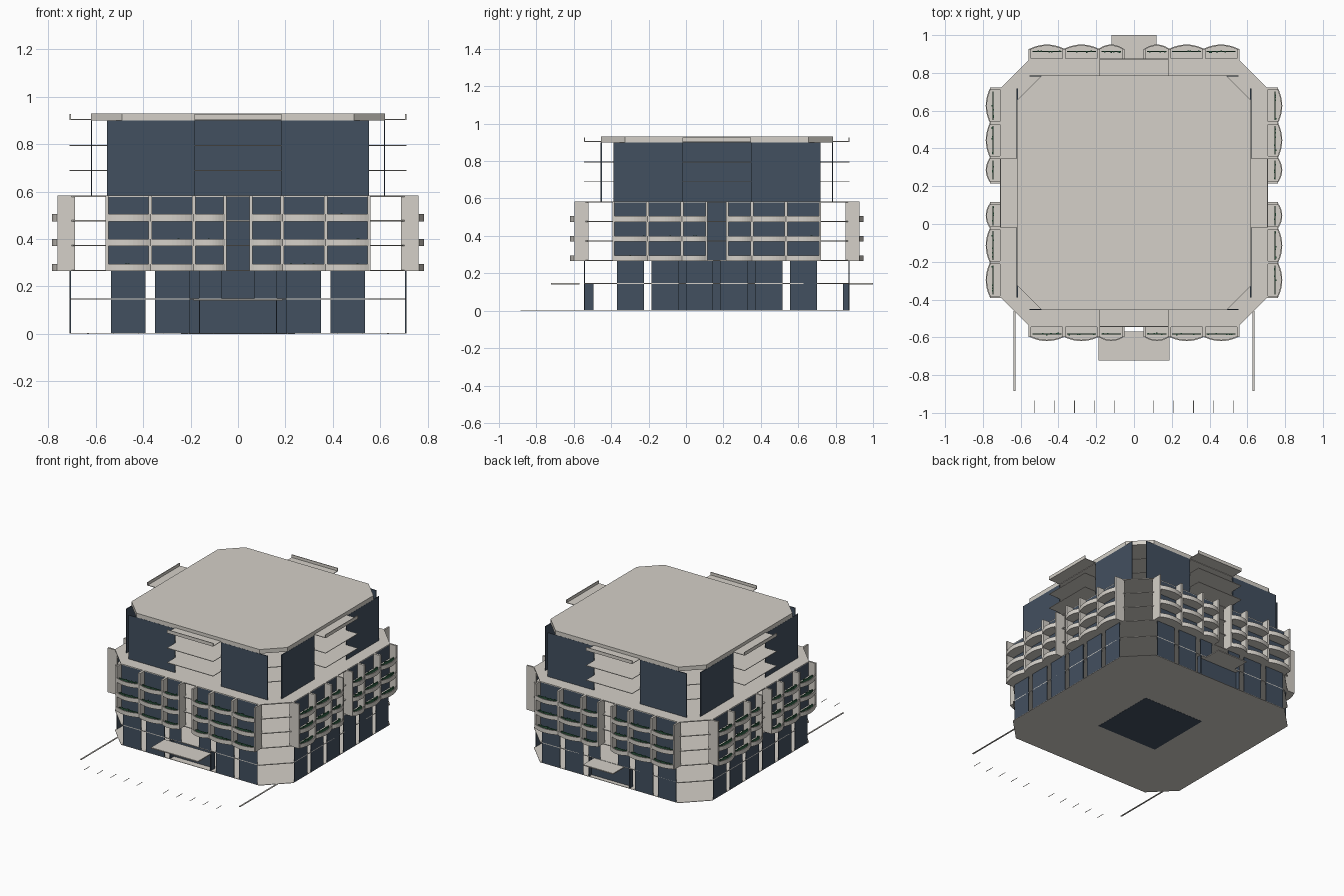
import bpy, bmesh, math, random
from mathutils import Matrix, Vector

if "Cube" in bpy.data.objects:
    bpy.data.objects.remove(bpy.data.objects["Cube"])

random.seed(4)
CY = 0.165                      # centre of the building in y
HALF, TOWER = 0.71, 0.62        # half widths of lower block and upper block


def material(name, col):
    m = bpy.data.materials.new(name)
    m.diffuse_color = (*col, 1)
    m.use_nodes = True
    m.node_tree.nodes["Principled BSDF"].inputs["Base Color"].default_value = m.diffuse_color
    return m


CONCRETE = material("pale_concrete", (0.66, 0.63, 0.58))
GLASS = material("dark_blue_glass", (0.055, 0.08, 0.115))
GREEN = material("plant_green", (0.03, 0.12, 0.06))


class Part:
    """Collects solids drawn around the building centre, front side at -y."""
    def __init__(self, name, mat):
        self.name, self.mat, self.bm = name, mat, bmesh.new()

    def prism(self, pts, z0, z1):
        bm = self.bm
        lo = [bm.verts.new((x, y, z0)) for x, y in pts]
        hi = [bm.verts.new((x, y, z1)) for x, y in pts]
        bm.faces.new(lo[::-1])
        bm.faces.new(hi)
        n = len(pts)
        for i in range(n):
            j = (i + 1) % n
            bm.faces.new((lo[i], lo[j], hi[j], hi[i]))

    def box(self, x0, x1, y0, y1, z0, z1):
        x0, x1 = sorted((x0, x1))
        self.prism([(x0, y0), (x1, y0), (x1, y1), (x0, y1)], z0, z1)

    def finish(self, turns=(0,)):
        # copy the front geometry to the chosen sides by quarter turns
        out = bmesh.new()
        me = bpy.data.meshes.new(self.name)
        bmesh.ops.recalc_face_normals(self.bm, faces=self.bm.faces[:])
        self.bm.to_mesh(me)
        for t in turns:
            tmp = me.copy()
            tmp.transform(Matrix.Translation((0, CY, 0)) @ Matrix.Rotation(t * math.pi / 2, 4, 'Z'))
            out.from_mesh(tmp)
            bpy.data.meshes.remove(tmp)
        out.to_mesh(me)
        out.free()
        self.bm.free()
        me.materials.append(self.mat)
        ob = bpy.data.objects.new(self.name, me)
        bpy.context.collection.objects.link(ob)


ALL = (0, 1, 2, 3)


def octagon(h, c):
    k = h - c
    return [(-k, -h), (k, -h), (h, -k), (h, k), (k, h), (-k, h), (-h, k), (-h, -k)]


# floor slabs of the lower block, open at the chamfered corners
p = Part("lower_floor_slabs", CONCRETE)
for z0, z1 in ((0.001, 0.004), (0.144, 0.149), (0.265, 0.27), (0.37, 0.375),
               (0.475, 0.48), (0.578, 0.584)):
    p.prism(octagon(HALF, 0.16), z0, z1)
p.finish()

# floor slabs and roof of the upper block
p = Part("upper_floor_slabs", CONCRETE)
for z in (0.688, 0.793):
    p.prism(octagon(TOWER, 0.13), z, z + 0.004)
p.finish()
p = Part("roof", CONCRETE)
p.prism(octagon(TOWER, 0.13), 0.9, 0.93)
p.finish()

# central core
p = Part("core", GLASS)
p.box(-0.24, 0.24, -0.24, 0.24, 0, 0.905)
p.finish()

# projecting shelves in the middle of each upper side, top one with a lip
p = Part("upper_shelves", CONCRETE)
for z in (0.688, 0.793, 0.903):
    p.box(-0.183, 0.183, -HALF, -TOWER + 0.01, z, z + 0.004)
p.box(-0.183, 0.183, -HALF, -HALF + 0.005, 0.903, 0.927)
p.finish(ALL)

# upper glazing on both sides of the open middle bay
p = Part("upper_glazing", GLASS)
for s in (-1, 1):
    p.box(s * 0.183, s * 0.553, -TOWER - 0.001, -TOWER + 0.005, 0.584, 0.9)
p.finish(ALL)

# balcony storeys
BAYS = ((0.055, 0.187), (0.187, 0.37), (0.37, 0.552))
LEVELS = (0.265, 0.37, 0.475)
SEG = 10


def bow(a, b, depth):
    return [(a + (b - a) * i / SEG, -depth - 0.022 * (1 - (2 * i / SEG - 1) ** 2))
            for i in range(SEG + 1)]


fins = Part("balcony_fins", CONCRETE)
rails = Part("balcony_parapets", CONCRETE)
floors = Part("balcony_floors", CONCRETE)
panes = Part("balcony_glazing", GLASS)
plants = Part("balcony_plants", GREEN)
for s in (-1, 1):
    for x, w in ((0.055, 0.006), (0.187, 0.008), (0.37, 0.008), (0.552, 0.006)):
        fins.box(s * x - w, s * x + w, -0.762, -0.687, 0.265, 0.584)
    for a, b in BAYS:
        a, b = sorted((s * a, s * b))
        panes.box(a, b, -HALF, -HALF + 0.005, 0.27, 0.578)
        for z in LEVELS:
            rails.prism(bow(a, b, 0.763) + bow(a, b, 0.756)[::-1], z, z + 0.03)
            floors.prism(bow(a, b, 0.757) + [(b, -HALF), (a, -HALF)], z, z + 0.005)
            plants.box(a + 0.015, b - 0.015, -0.75, -0.745, z + 0.005, z + 0.026)
            for _ in range(6):
                x = random.uniform(a + 0.02, b - 0.02)
                y = random.uniform(-0.752, -0.743)
                plants.box(x - 0.004, x + 0.004, y - 0.003, y + 0.003,
                           z + 0.01, z + random.uniform(0.024, 0.032))
for part in (fins, rails, floors, panes, plants):
    part.finish(ALL)

# ground storey glazing, outer panels on every side
p = Part("ground_glazing", GLASS)
for s in (-1, 1):
    for a, b in ((0.205, 0.35), (0.39, 0.535)):
        p.box(s * a, s * b, -HALF, -HALF + 0.005, 0.004, 0.265)
p.finish(ALL)
# inner panels on the two flanks
p = Part("flank_glazing", GLASS)
for s in (-1, 1):
    p.box(s * 0.02, s * 0.165, -HALF, -HALF + 0.005, 0.004, 0.265)
p.finish((1, 3))
# panels above the entrances
p = Part("entrance_upper_glazing", GLASS)
for s in (-1, 1):
    p.box(s * 0.07, s * 0.165, -HALF, -HALF + 0.005, 0.149, 0.265)
p.finish((0, 2))

# entrances with recessed glass and a flat canopy, front and back
for name, turn, w, rec, cw, c0, c1 in (("front", 0, 0.16, 0.05, 0.187, 0.735, 0.888),
                                       ("back", 2, 0.16, 0.035, 0.12, 0.71, 0.835)):
    p = Part(name + "_entrance", GLASS)
    p.box(-w, w, -HALF + rec - 0.004, -HALF + rec, 0.004, 0.144)
    for s in (-1, 1):
        p.box(s * w, s * (w + 0.005), -HALF, -HALF + rec, 0.004, 0.144)
    p.finish((turn,))
    p = Part(name + "_canopy", CONCRETE)
    p.box(-cw, cw, -c1, -c0, 0.14, 0.147)
    p.finish((turn,))

# kerbs and parking lines on the ground in front
p = Part("kerbs", CONCRETE)
for s in (-1, 1):
    p.box(s * 0.628, s * 0.638, -0.885 - CY, -0.46 - CY, 0, 0.004)
p.finish()
p = Part("parking_lines", CONCRETE)
for s in (-1, 1):
    for i in range(5):
        x = s * (0.105 + 0.105 * i)
        p.box(x - 0.0015, x + 0.0015, -1 - CY, -0.935 - CY, 0, 0.002)
p.finish()
